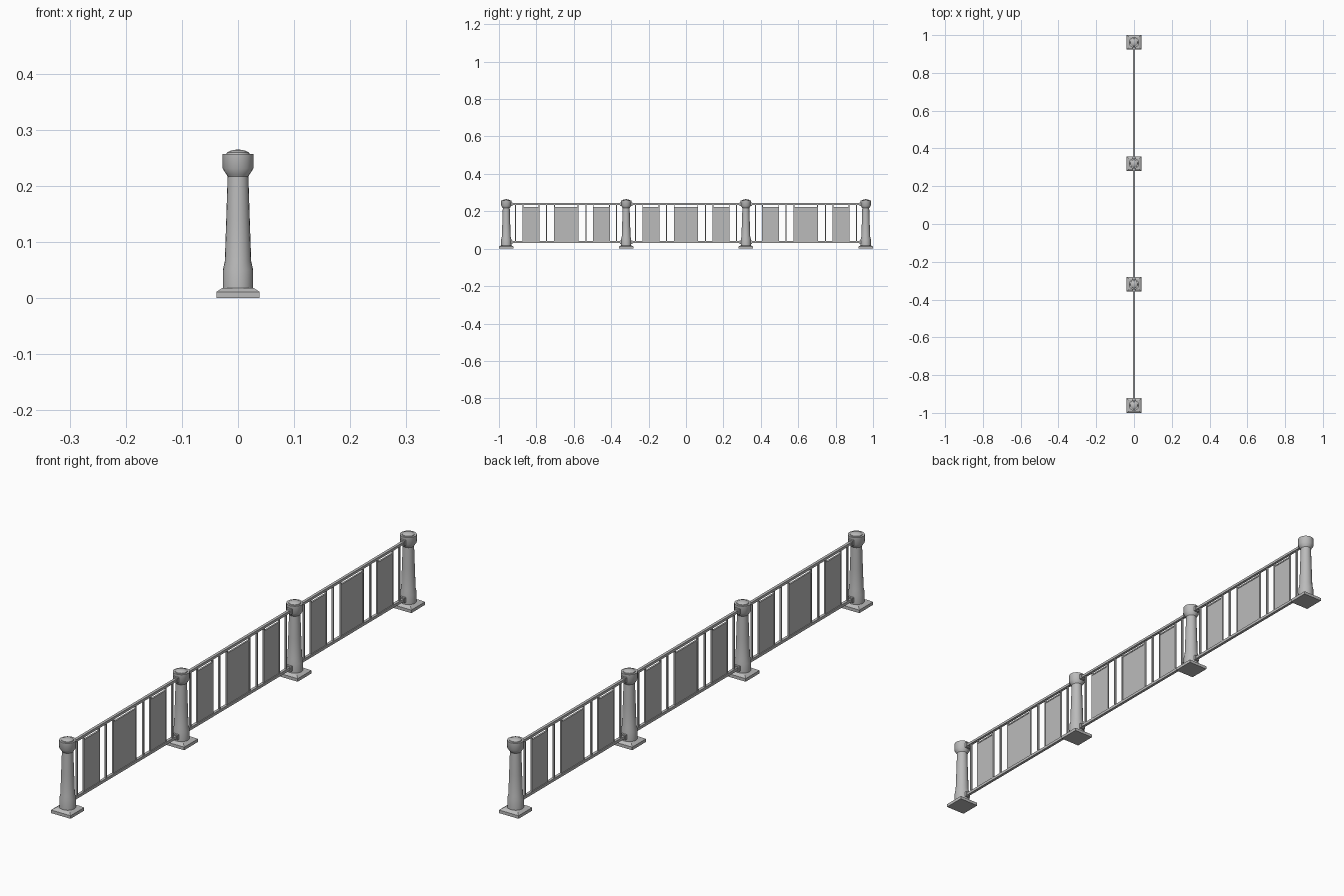
import bpy, bmesh, math

if "Cube" in bpy.data.objects:
    bpy.data.objects.remove(bpy.data.objects["Cube"])

grey = bpy.data.materials.new("stone grey")
grey.diffuse_color = (0.5, 0.5, 0.5, 1)
grey.use_nodes = True
grey.node_tree.nodes["Principled BSDF"].inputs["Base Color"].default_value = grey.diffuse_color

POSTS = [-0.961, -0.32, 0.32, 0.961]


def finish(bm, name, smooth=False):
    bmesh.ops.recalc_face_normals(bm, faces=bm.faces)
    me = bpy.data.meshes.new(name)
    bm.to_mesh(me)
    bm.free()
    me.materials.append(grey)
    ob = bpy.data.objects.new(name, me)
    bpy.context.collection.objects.link(ob)
    if smooth:
        bpy.ops.object.select_all(action='DESELECT')
        ob.select_set(True)
        bpy.context.view_layer.objects.active = ob
        bpy.ops.object.shade_smooth_by_angle(angle=math.radians(35))
    return ob


def loft(name, y, profile, sides, turn=0.0, smooth=False):
    """Stack rings of (radius, z) into a closed solid standing at y."""
    bm = bmesh.new()
    rings = []
    for r, z in profile:
        angles = [turn + 2 * math.pi * i / sides for i in range(sides)]
        rings.append([bm.verts.new((r * math.cos(a), y + r * math.sin(a), z))
                      for a in angles])
    for lo, hi in zip(rings, rings[1:]):
        for i in range(sides):
            j = (i + 1) % sides
            bm.faces.new((lo[i], lo[j], hi[j], hi[i]))
    bm.faces.new(rings[0][::-1])
    bm.faces.new(rings[-1])
    return finish(bm, name, smooth)


def box(name, y0, y1, z0, z1, half_x):
    bm = bmesh.new()
    bmesh.ops.create_cube(bm, size=1)
    for v in bm.verts:
        v.co = (v.co.x * 2 * half_x,
                y0 if v.co.y < 0 else y1,
                z0 if v.co.z < 0 else z1)
    return finish(bm, name)


# Posts: square plinth, turned shaft with flared head, domed cap
R2 = math.sqrt(2)
plinth = [(0.0385 * R2, 0), (0.0385 * R2, 0.011), (0.028 * R2, 0.018)]
shaft = [(0.027, 0.017), (0.027, 0.05), (0.0235, 0.066), (0.021, 0.14),
         (0.0185, 0.217), (0.0205, 0.22), (0.0275, 0.231), (0.0275, 0.257)]
cap = [(0.021, 0.256), (0.020, 0.259), (0.015, 0.262), (0.008, 0.264), (0.002, 0.2645)]
for y in POSTS:
    loft("post_plinth", y, plinth, 4, math.pi / 4)
    loft("post_shaft", y, shaft, 20, smooth=True)
    loft("post_cap", y, cap, 20, smooth=True)

for a, b in zip(POSTS, POSTS[1:]):
    mid = (a + b) / 2
    # Top and bottom rails
    box("top_rail", a, b, 0.234, 0.243, 0.005)
    box("bottom_rail", a, b, 0.030, 0.040, 0.005)
    # Brackets holding the rails to the posts
    for y, s in ((a, 1), (b, -1)):
        for z in (0.0345, 0.2385):
            ends = sorted((y + s * 0.015, y + s * 0.034))
            box("rail_bracket", *ends, z - 0.009, z + 0.009, 0.009)
    # Wide middle panel and narrow side panels, each edged by bars
    for c, h in ((0, 0.063), (-0.188, 0.043), (0.188, 0.043)):
        box("panel", mid + c - h, mid + c + h, 0.038, 0.224, 0.0015)
        box("panel_top_bar", mid + c - h, mid + c + h, 0.219, 0.224, 0.003)
        for s in (-1, 1):
            e = mid + c + s * h
            box("panel_edge_bar", e - 0.002, e + 0.002, 0.038, 0.236, 0.003)
    # Slim balusters in the gaps
    for c in (-0.27, -0.105, 0.105, 0.27):
        box("baluster", mid + c - 0.0025, mid + c + 0.0025, 0.038, 0.236, 0.003)
